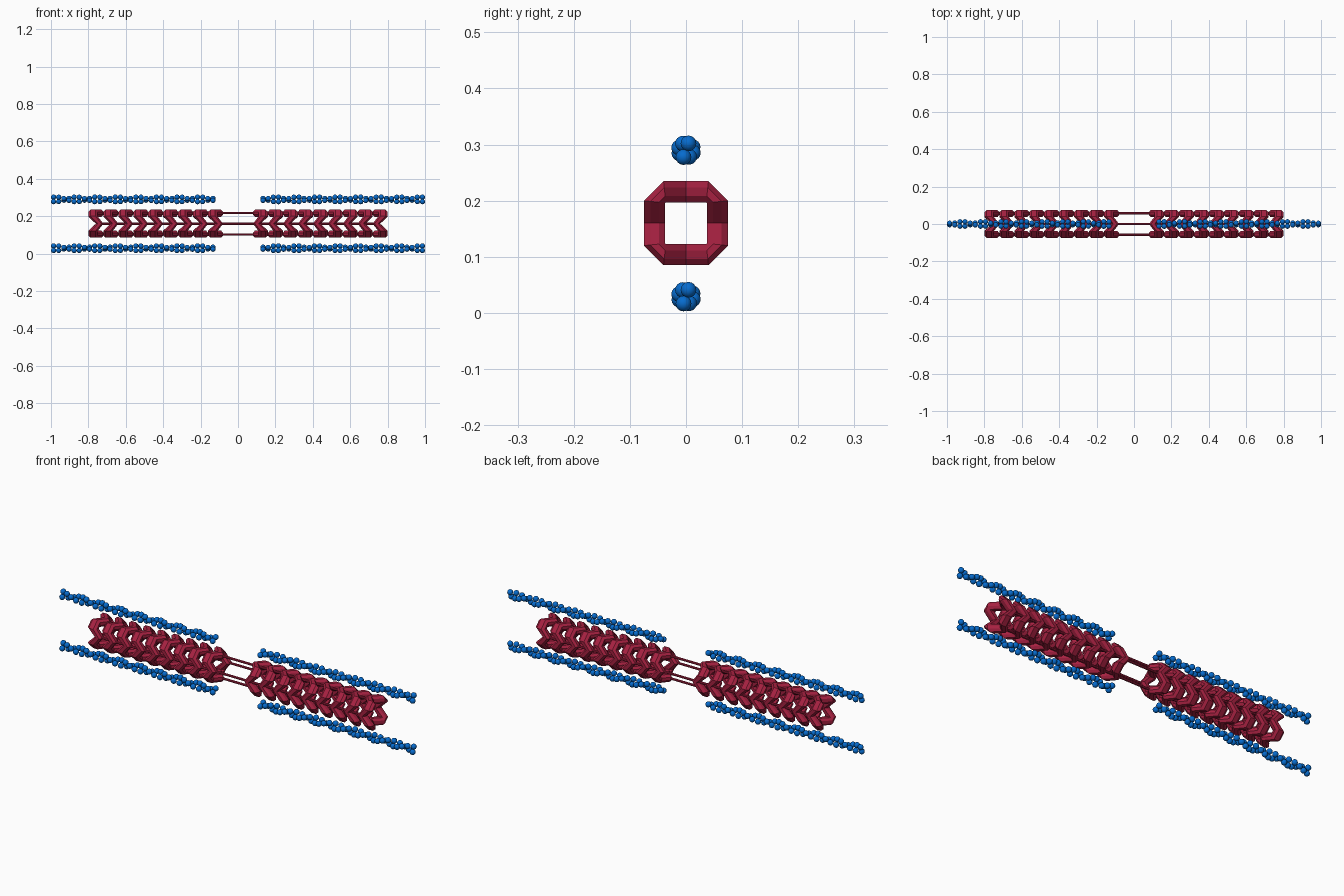
import bpy, bmesh, math
from mathutils import Matrix, Vector

if "Cube" in bpy.data.objects:
    bpy.data.objects.remove(bpy.data.objects["Cube"])

CZ = 0.16  # height of the thick bundle axis


def material(name, rgb):
    m = bpy.data.materials.new(name)
    m.diffuse_color = (*rgb, 1)
    m.use_nodes = True
    m.node_tree.nodes["Principled BSDF"].inputs["Base Color"].default_value = m.diffuse_color
    return m


RED = material("crimson", (0.38, 0.015, 0.052))
BLUE = material("bright blue", (0.002, 0.15, 0.62))


def finish(bm, name, mat, smooth=False):
    bmesh.ops.recalc_face_normals(bm, faces=bm.faces)
    for f in bm.faces:
        f.smooth = smooth
    me = bpy.data.meshes.new(name)
    bm.to_mesh(me)
    bm.free()
    me.materials.append(mat)
    ob = bpy.data.objects.new(name, me)
    bpy.context.collection.objects.link(ob)
    return ob


# Cross-section of a zigzag ring: (fraction inner to outer, fraction of half width)
SECTION = [(0, -.5), (.3, -1), (.7, -1), (1, -.5), (1, .5), (.7, 1), (.3, 1), (0, .5)]
# One quarter of the ring: inner point, outer point, offset away from centre, half width
QUARTER = [((0, .037), (0, .075), 0.0, .02),
           ((.036, .037), (.04, .075), .035, .025),
           ((.037, .036), (.075, .04), .035, .025),
           ((.037, 0), (.075, 0), 0.0, .02)]


def zigzag_ring(bm, x, side):
    loops = []
    for q in range(4):
        rot = Matrix.Rotation(-q * math.pi / 2, 2)
        for inner, outer, dx, w in QUARTER[:3]:
            a, b = rot @ Vector(inner), rot @ Vector(outer)
            loop = []
            for t, u in SECTION:
                p = a.lerp(b, t)
                loop.append(bm.verts.new((side * (x + dx + u * w), p.x, CZ + p.y)))
            loops.append(loop)
    n = len(SECTION)
    for i, l in enumerate(loops):
        m = loops[(i + 1) % len(loops)]
        for j in range(n):
            k = (j + 1) % n
            bm.faces.new((l[j], l[k], m[k], m[j]))


# Thick filament heads: nine nested chevron rings on each half
for side, label in ((-1, "left"), (1, "right")):
    bm = bmesh.new()
    for i in range(9):
        zigzag_ring(bm, 0.10 + 0.08 * i, side)
    finish(bm, f"thick_filament_heads_{label}", RED)

# Four thin rods joining both halves across the bare middle
bm = bmesh.new()
for q in range(4):
    a = q * math.pi / 2
    place = Matrix.Translation((0, 0.057 * math.cos(a), CZ + 0.057 * math.sin(a)))
    bmesh.ops.create_cone(bm, cap_ends=True, segments=8, radius1=.006, radius2=.006,
                          depth=1.5, matrix=place @ Matrix.Rotation(math.pi / 2, 4, 'Y'))
finish(bm, "thick_filament_rods", RED)

# Thin filaments: two twisted strands of beads, above and below each half
PAIRS, R = 32, 0.014
for side, label in ((-1, "left"), (1, "right")):
    for z, level in ((0.029, "lower"), (0.29, "upper")):
        bm = bmesh.new()
        for i in range(PAIRS):
            x = side * (1 - R - i * (0.88 - 2 * R) / (PAIRS - 1))
            for strand in (0, math.pi):
                a = math.radians(70 + 45 * i) + strand
                pos = (x, 0.013 * math.cos(a), z + 0.013 * math.sin(a))
                bmesh.ops.create_uvsphere(bm, u_segments=12, v_segments=8, radius=R,
                                          matrix=Matrix.Translation(pos))
        finish(bm, f"thin_filament_{level}_{label}", BLUE, True)
